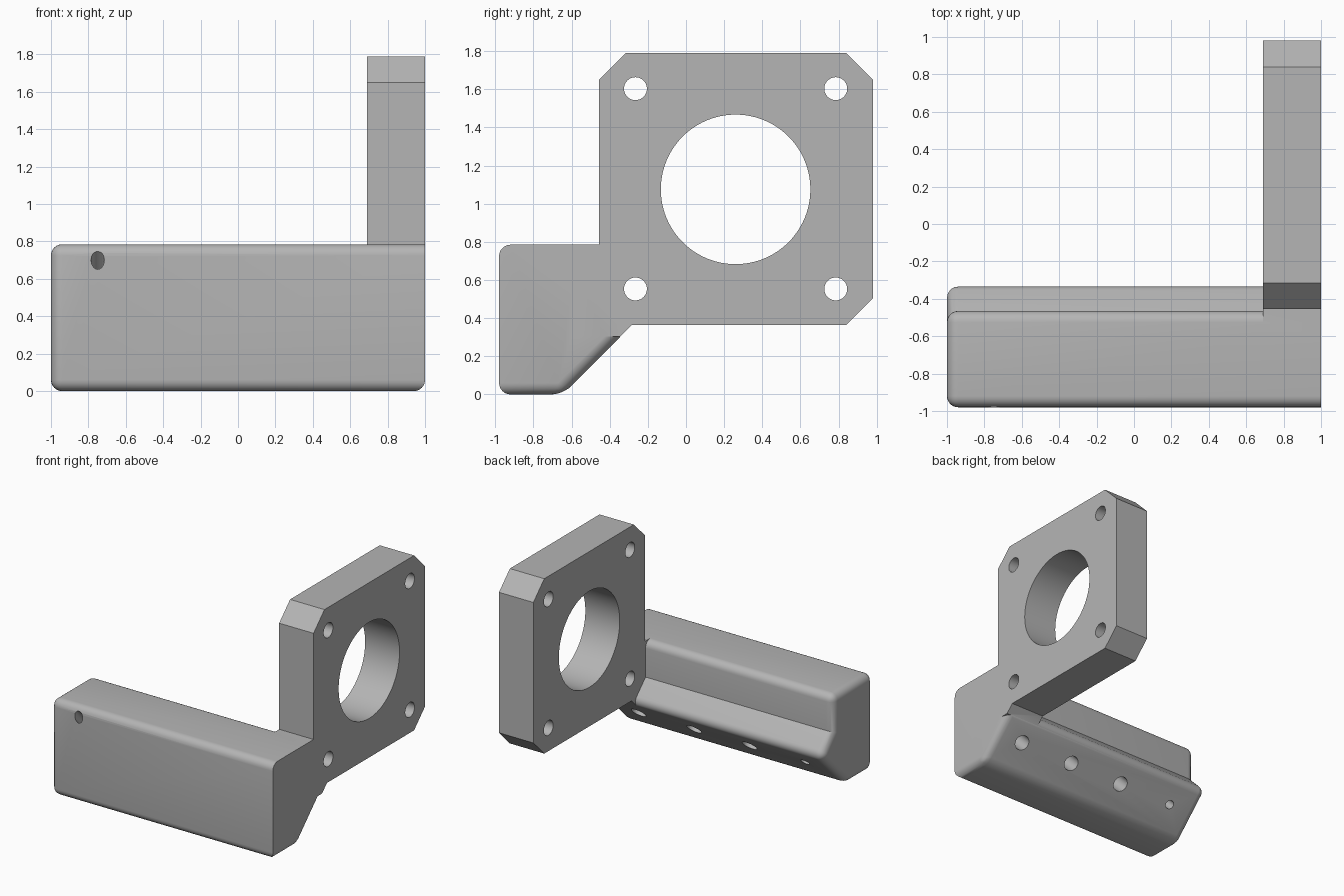
import bpy
import bmesh
from math import radians
from mathutils import Vector

if "Cube" in bpy.data.objects:
    bpy.data.objects.remove(bpy.data.objects["Cube"])

grey = bpy.data.materials.new("light_grey")
grey.use_nodes = True
colour = (0.46, 0.46, 0.46, 1)
grey.diffuse_color = colour
grey.node_tree.nodes["Principled BSDF"].inputs["Base Color"].default_value = colour


def extrude_profile(name, profile, x0, x1, edge_rule=None, radius=0.06):
    """Sweep a (y, z) outline along x and round the edges chosen by a rule."""
    bm = bmesh.new()
    face = bm.faces.new([bm.verts.new((x0, y, z)) for y, z in profile])
    moved = bmesh.ops.extrude_face_region(bm, geom=[face])["geom"]
    bmesh.ops.translate(bm, vec=(x1 - x0, 0, 0),
                        verts=[v for v in moved if isinstance(v, bmesh.types.BMVert)])
    bmesh.ops.recalc_face_normals(bm, faces=bm.faces[:])
    if edge_rule:
        edges = [e for e in bm.edges if edge_rule(e)]
        bmesh.ops.bevel(bm, geom=edges, offset=radius, segments=6,
                        profile=0.5, affect='EDGES', clamp_overlap=True)
    mesh = bpy.data.meshes.new(name)
    bm.to_mesh(mesh)
    bm.free()
    obj = bpy.data.objects.new(name, mesh)
    bpy.context.collection.objects.link(obj)
    mesh.materials.append(grey)
    return obj


def cylinder(name, centre, axis, radius, depth, sides=48):
    bpy.ops.mesh.primitive_cylinder_add(vertices=sides, radius=radius, depth=depth, location=centre)
    obj = bpy.context.object
    obj.name = name
    obj.rotation_euler = Vector(axis).to_track_quat('Z', 'Y').to_euler()
    obj.data.materials.append(grey)
    obj.hide_render = True
    return obj


def combine(target, other, operation):
    """Apply a boolean and discard the helper."""
    mod = target.modifiers.new(operation.lower(), 'BOOLEAN')
    mod.operation, mod.solver, mod.object = operation, 'EXACT', other
    bpy.context.view_layer.update()
    bpy.context.view_layer.objects.active = target
    bpy.ops.object.modifier_apply(modifier=mod.name)
    bpy.data.objects.remove(other)


# Arm: long bar with a sloped underside and a pointed rear ledge
arm_profile = [(-0.98, 0), (-0.645, 0), (-0.31, 0.335), (-0.465, 0.49),
               (-0.465, 0.785), (-0.98, 0.785)]


def rounded(edge):
    a, b = (v.co for v in edge.verts)
    mid = (a + b) / 2
    if mid.x > 0.99:  # mounting end: only the underside is rounded
        return mid.z < 0.2
    return edge.is_convex


bracket = extrude_profile("motor_bracket", arm_profile, -1, 1, rounded)

# Plate: square with clipped corners, blending into the arm
plate_profile = [(-0.455, 0.785), (-0.455, 1.65), (-0.315, 1.79), (0.84, 1.79),
                 (0.98, 1.65), (0.98, 0.505), (0.84, 0.365), (-0.283, 0.365),
                 (-0.345, 0.303), (-0.6, 0.303), (-0.6, 0.785)]
plate = extrude_profile("mounting_plate", plate_profile, 0.69, 1)
combine(bracket, plate, 'UNION')

# Large bore and four bolt holes through the plate
combine(bracket, cylinder("bore", (0.85, 0.26, 1.075), (1, 0, 0), 0.392, 1, 96), 'DIFFERENCE')
for y in (-0.265, 0.785):
    for z in (0.553, 1.603):
        combine(bracket, cylinder("bolt_hole", (0.85, y, z), (1, 0, 0), 0.06, 1), 'DIFFERENCE')

# Holes square to the sloped underside: three blind, one narrow and through
slope_mid = Vector((0, -0.462, 0.183))
inward = Vector((0, -1, 1)).normalized()
for x in (-0.25, 0.25, 0.75):
    centre = slope_mid + Vector((x, 0, 0)) + inward * 0.1
    combine(bracket, cylinder("blind_hole", centre, inward, 0.06, 0.5), 'DIFFERENCE')
centre = slope_mid + Vector((-0.75, 0, 0)) + inward * 0.35
combine(bracket, cylinder("through_hole", centre, inward, 0.035, 1.2), 'DIFFERENCE')

# Smooth the rounded edges and bores, keep the corners crisp
bpy.ops.object.select_all(action='DESELECT')
bracket.select_set(True)
bpy.context.view_layer.objects.active = bracket
bpy.ops.object.shade_smooth_by_angle(angle=radians(30))
